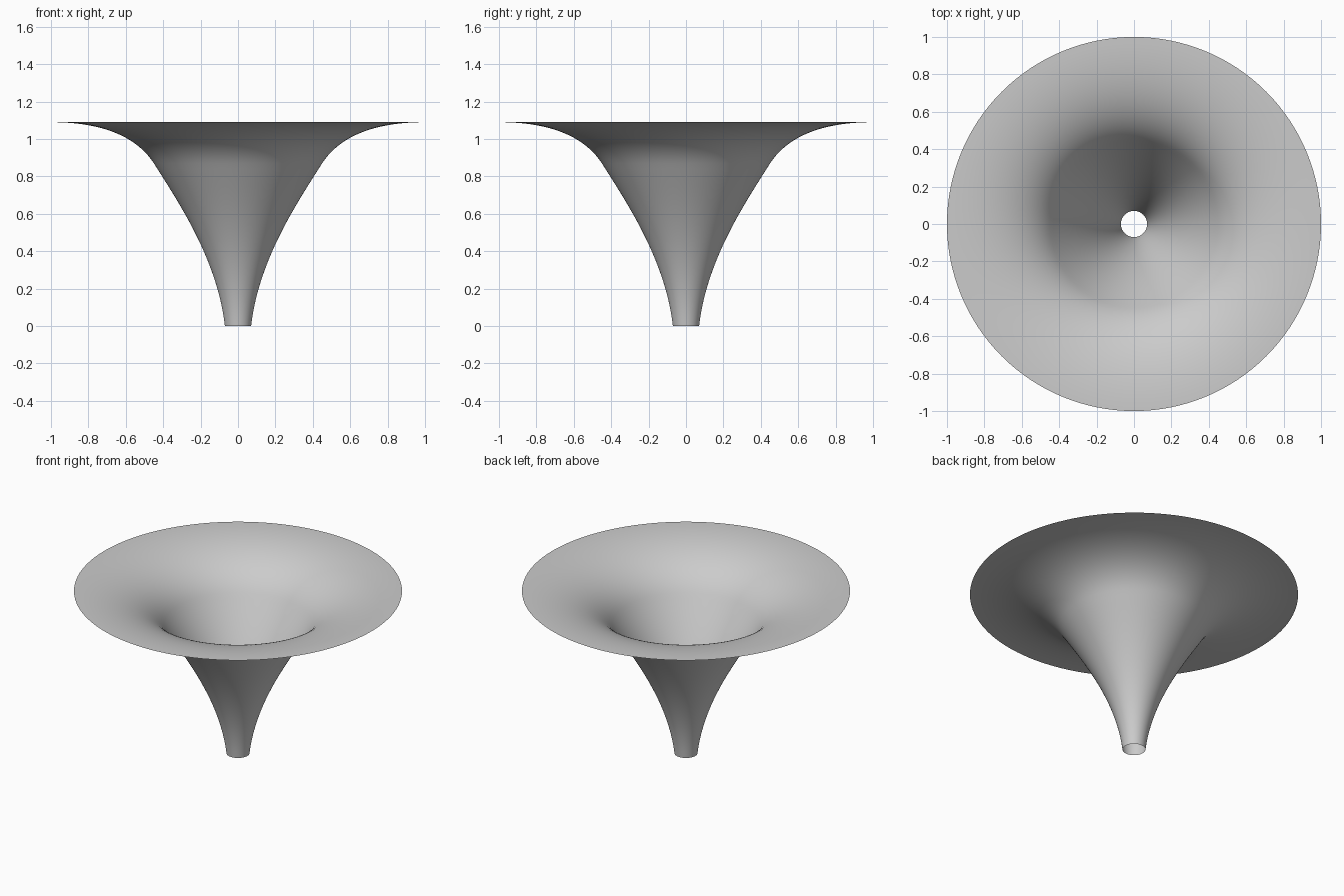
import bpy
import bmesh
import math
from mathutils import Vector
from mathutils.geometry import interpolate_bezier

cube = bpy.data.objects.get("Cube")
if cube:
    bpy.data.objects.remove(cube, do_unlink=True)

# Single grey material
grey = bpy.data.materials.new("light grey")
grey.use_nodes = True
color = (0.6, 0.6, 0.6, 1)
grey.diffuse_color = color
grey.node_tree.nodes["Principled BSDF"].inputs["Base Color"].default_value = color

# Flared profile: two smooth curves from the narrow throat to the flat rim
throat = [(0.07, 0), (0.11, 0.35), (0.31, 0.65), (0.45, 0.87)]
flare = [(0.45, 0.87), (0.56, 1.04), (0.78, 1.09), (1.0, 1.09)]


def curve(points, steps):
    return interpolate_bezier(*[Vector((r, 0, z)) for r, z in points], steps)


profile = curve(throat, 24) + curve(flare, 24)[1:]

# Revolve the profile into a thin open horn
bm = bmesh.new()
verts = [bm.verts.new(p) for p in profile]
edges = [bm.edges.new(pair) for pair in zip(verts, verts[1:])]
bmesh.ops.spin(bm, geom=verts + edges, cent=(0, 0, 0), axis=(0, 0, 1),
               angle=math.tau, steps=128, use_merge=True)
bmesh.ops.remove_doubles(bm, verts=bm.verts[:], dist=0.0001)
bmesh.ops.recalc_face_normals(bm, faces=bm.faces[:])

# Face the visible bowl upward
if sum(f.normal.z for f in bm.faces) < 0:
    bmesh.ops.reverse_faces(bm, faces=bm.faces[:])

mesh = bpy.data.meshes.new("horn")
bm.to_mesh(mesh)
bm.free()
mesh.materials.append(grey)
mesh.shade_smooth()
horn = bpy.data.objects.new("horn", mesh)
bpy.context.collection.objects.link(horn)
